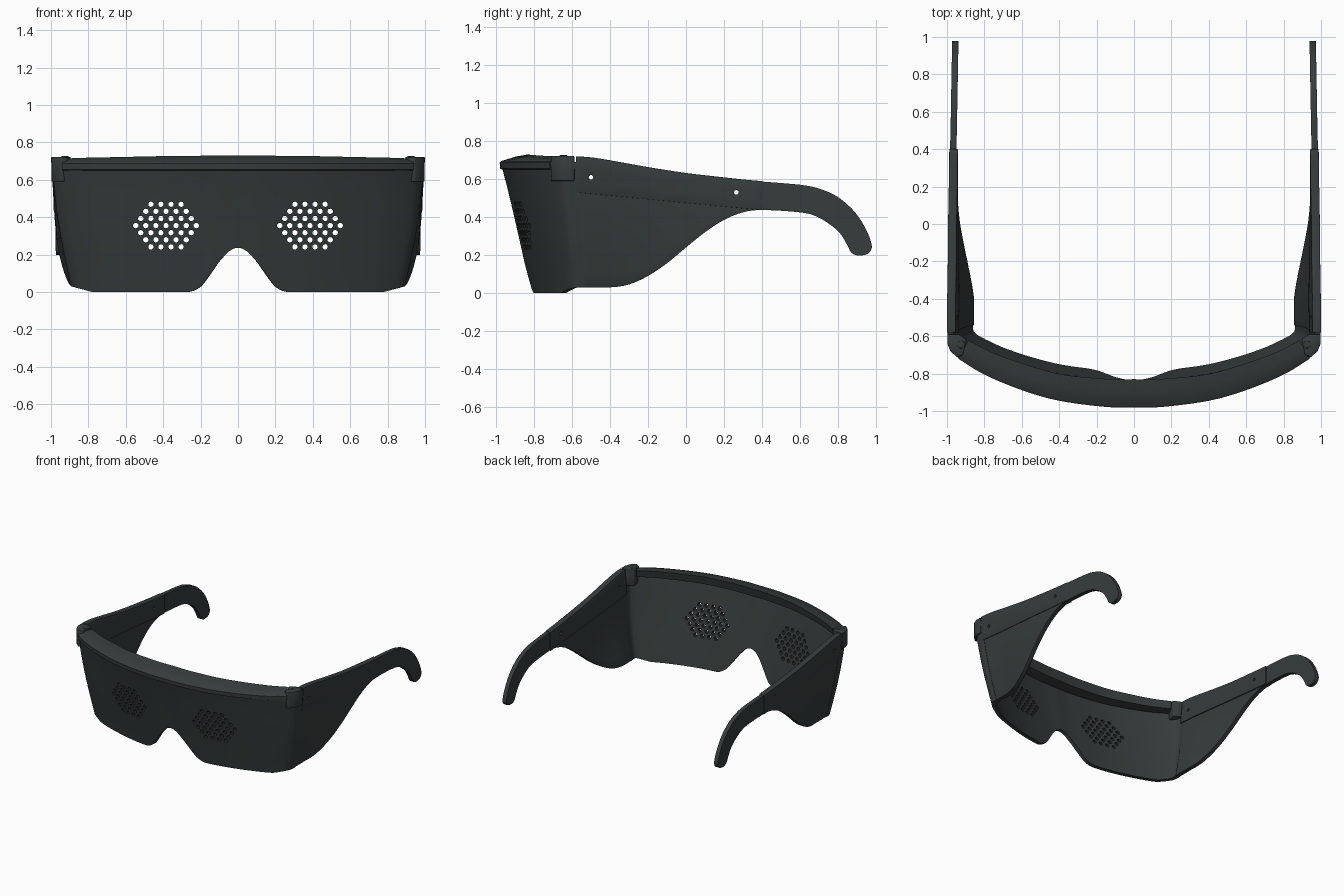
import bpy, bmesh, math
from mathutils import Matrix, Vector

cube = bpy.data.objects.get("Cube")
if cube:
    bpy.data.objects.remove(cube, do_unlink=True)

mat = bpy.data.materials.new("charcoal_plastic")
mat.use_nodes = True
COLOUR = (0.037, 0.046, 0.045, 1)
mat.diffuse_color = COLOUR
mat.node_tree.nodes["Principled BSDF"].inputs["Base Color"].default_value = COLOUR


def look(table, x):
    """Linear lookup in a table of (x, value) pairs."""
    for (a, p), (b, q) in zip(table, table[1:]):
        if x <= b:
            return p + (q - p) * max(0, (x - a) / (b - a))
    return table[-1][1]


def spline(points, steps):
    """Smooth curve through the points."""
    pts = [Vector(p) for p in points]
    pts = [2 * pts[0] - pts[1]] + pts + [2 * pts[-1] - pts[-2]]
    out = []
    for a, b, c, d in zip(pts, pts[1:], pts[2:], pts[3:]):
        for i in range(steps):
            t = i / steps
            out.append(0.5 * (2 * b + (c - a) * t + (2 * a - 5 * b + 4 * c - d) * t * t
                              + (3 * b - a - 3 * c + d) * t ** 3))
    return out + [pts[-2]]


def finish(name, bm):
    bmesh.ops.recalc_face_normals(bm, faces=bm.faces)
    me = bpy.data.meshes.new(name)
    bm.to_mesh(me)
    bm.free()
    me.materials.append(mat)
    ob = bpy.data.objects.new(name, me)
    bpy.context.collection.objects.link(ob)
    return ob


def slab(name, front, back):
    """Closed solid between two matching grids of points."""
    bm = bmesh.new()
    f, b = ([[bm.verts.new(p) for p in row] for row in g] for g in (front, back))
    n, m = len(f), len(f[0])
    for i in range(n - 1):
        for j in range(m - 1):
            for g in (f, b):
                bm.faces.new((g[i][j], g[i + 1][j], g[i + 1][j + 1], g[i][j + 1]))
        for j in (0, m - 1):
            bm.faces.new((f[i][j], f[i + 1][j], b[i + 1][j], b[i][j]))
    for j in range(m - 1):
        for i in (0, n - 1):
            bm.faces.new((f[i][j], f[i][j + 1], b[i][j + 1], b[i][j]))
    return finish(name, bm)


def pegs(name, places, axis, radius, depth, sides):
    bm = bmesh.new()
    turn = Matrix.Rotation(math.pi / 2, 4, axis)
    for p in places:
        bmesh.ops.create_cone(bm, cap_ends=True, segments=sides, radius1=radius,
                              radius2=radius, depth=depth,
                              matrix=Matrix.Translation(p) @ turn)
    return finish(name, bm)


def apply(ob, kind, **settings):
    mod = ob.modifiers.new(kind.title(), kind)
    for key, value in settings.items():
        setattr(mod, key, value)
    bpy.context.view_layer.objects.active = ob
    bpy.ops.object.modifier_apply(modifier=mod.name)


def smooth(ob, angle=35):
    bpy.ops.object.select_all(action='DESELECT')
    ob.select_set(True)
    bpy.context.view_layer.objects.active = ob
    bpy.ops.object.shade_smooth_by_angle(angle=math.radians(angle))


def mirrored(ob, width):
    apply(ob, 'BEVEL', width=width, segments=2, limit_method='ANGLE', angle_limit=0.8)
    apply(ob, 'MIRROR', use_mirror_merge=False)
    smooth(ob)


# Shared narrowing of the body towards the bottom
WIDTH = [(0, .888), (.03, .893), (.15, .92), (.28, .947), (.41, .968), (.55, .984), (.7, 1)]

# Front shield: curved wall leaning back, with a nose notch
BROW = [(0, -.98), (.15, -.978), (.4, -.945), (.6, -.888), (.8, -.805),
        (.93, -.725), (.982, -.675), (.998, -.63), (.998, -.58)]
NOTCH = [(0, .236), (.02, .234), (.05, .215), (.1, .16), (.17, .065), (.2, .03),
         (.235, .008), (.27, 0), (.79, 0), (.9, .03)]
half = spline(BROW, 10)
path = [Vector((-p.x, p.y)) for p in half[:0:-1]] + half


def shield_point(p, z):
    lean = .165 * (1 - .7 * (p.y + .98) / .4)
    return Vector((p.x * look(WIDTH, z), p.y + lean * (1 - z / .7) ** .9, z))


outer, inner = [], []
ROWS = 16
for i, p in enumerate(path):
    along = path[min(i + 1, len(path) - 1)] - path[max(i - 1, 0)]
    normal = Vector((-along.y, along.x, 0)).normalized() * .032
    low = look(NOTCH, abs(p.x) * .9)
    col = [shield_point(p, low + (.69 - low) * j / ROWS) for j in range(ROWS + 1)]
    outer.append(col)
    inner.append([q + normal for q in col])
shield = slab("front_shield", outer, inner)

# Two hexagonal groups of viewing holes
spots = [(side * .385 + (k - (6 - abs(r)) / 2) * .054, -.88, .355 + r * .038)
         for side in (-1, 1) for r in range(-3, 4) for k in range(7 - abs(r))]
cutter = pegs("hole_cutter", spots, 'X', .0145, .5, 10)
apply(shield, 'BOOLEAN', object=cutter, operation='DIFFERENCE', solver='EXACT')
bpy.data.objects.remove(cutter, do_unlink=True)
smooth(shield, 30)

# Brow shelf: sloping top that closes the shield
front_edge = spline([(0, -.98), (.15, -.978), (.4, -.945), (.6, -.888), (.8, -.805), (.94, -.72)], 6)
rear_edge = spline([(0, -.83), (.14, -.829), (.38, -.805), (.56, -.757), (.75, -.69), (.885, -.622)], 6)
top, under = [], []
for a, b in zip(front_edge, rear_edge):
    rise = look([(0, .04), (.4, .037), (.95, .026)], a.x)
    at = lambda t, z: (*a.lerp(b, t), z)
    top.append([at(0, .688), at(.06, .695), at(.55, .69 + rise * .7), at(1, .69 + rise)])
    under.append([at(.02, .655), at(.1, .65), at(.5, .65), at(.88, .66)])
mirror_row = lambda rows: [[(-x, y, z) for x, y, z in r] for r in rows[:0:-1]] + rows
smooth(slab("brow_shelf", mirror_row(top), mirror_row(under)))

# Temples: paired top and bottom edge points from the hinge to the ear hook
EDGES = [(-.58, .718, -.54, .03), (-.48, .71, -.4, .03), (-.3, .679, -.3, .045),
         (-.2, .661, -.2, .09), (-.1, .645, -.1, .157), (0, .63, 0, .24),
         (.1, .618, .1, .32), (.2, .607, .2, .385), (.3, .596, .3, .425),
         (.4, .587, .4, .437), (.6, .57, .58, .427), (.7, .55, .67, .41),
         (.8, .505, .745, .37), (.89, .425, .81, .315), (.95, .33, .85, .25),
         (.978, .25, .868, .215), (.965, .213, .893, .2), (.94, .2, .915, .197)]
BEND = [(-.6, 0), (0, .002), (.5, .015), (1, .024)]


def temple_x(y, z):
    fade = min(1, max(0, (.4 - y) / .8))
    return .996 - (1 - look(WIDTH, z)) * fade - look(BEND, y)


def temple_part(name, stations, rows, proud, thick):
    front = []
    for ty, tz, by, bz in stations:
        col = []
        for j in range(rows + 1):
            y, z = ty + (by - ty) * j / rows, tz + (bz - tz) * j / rows
            col.append(Vector((temple_x(y, z) + proud, y, z)))
        front.append(col)
    shift = Vector((thick, 0, 0))
    return slab(name, front, [[p - shift for p in c] for c in front])


stations = [tuple(v) for v in spline(EDGES, 4)]
temples = temple_part("temples", stations, 10, 0, .034)

# Raised bars along the top of the temples
crest = [(s[0], s[1]) for s in stations if s[0] <= .41]
bars = temple_part("temple_bars", [(y, z + .002, y, .53 - (y + .58) * .096) for y, z in crest],
                   3, .004, .046)

# Rivet holes through temples and bars
for part in (temples, bars):
    cutter = pegs("rivet_cutter", [(.98, -.5, .61), (.98, .265, .53)], 'Y', .012, .3, 16)
    apply(part, 'BOOLEAN', object=cutter, operation='DIFFERENCE', solver='EXACT')
    bpy.data.objects.remove(cutter, do_unlink=True)
    mirrored(part, .004)

# Hinge blocks at the corners, each with a pin
CORNER = [(.895, -.615), (.915, -.7), (.945, -.713), (.982, -.68), (.998, -.64),
          (.998, -.588), (.94, -.588)]
hinge = slab("hinge_blocks", [[(x, y, .722) for x, y in CORNER[:4]], [(x, y, .722) for x, y in
             (CORNER[0], CORNER[6], CORNER[5], CORNER[4])]],
             [[(x, y, .59) for x, y in CORNER[:4]], [(x, y, .59) for x, y in
              (CORNER[0], CORNER[6], CORNER[5], CORNER[4])]])
bm = bmesh.new()
bm.from_mesh(hinge.data)
bmesh.ops.dissolve_degenerate(bm, dist=.0001, edges=bm.edges)
bmesh.ops.recalc_face_normals(bm, faces=bm.faces)
bm.to_mesh(hinge.data)
bm.free()
mirrored(hinge, .005)
pin = pegs("hinge_pins", [(.925, -.645, .66)], 'Z', .02, .132, 20)
mirrored(pin, .003)
